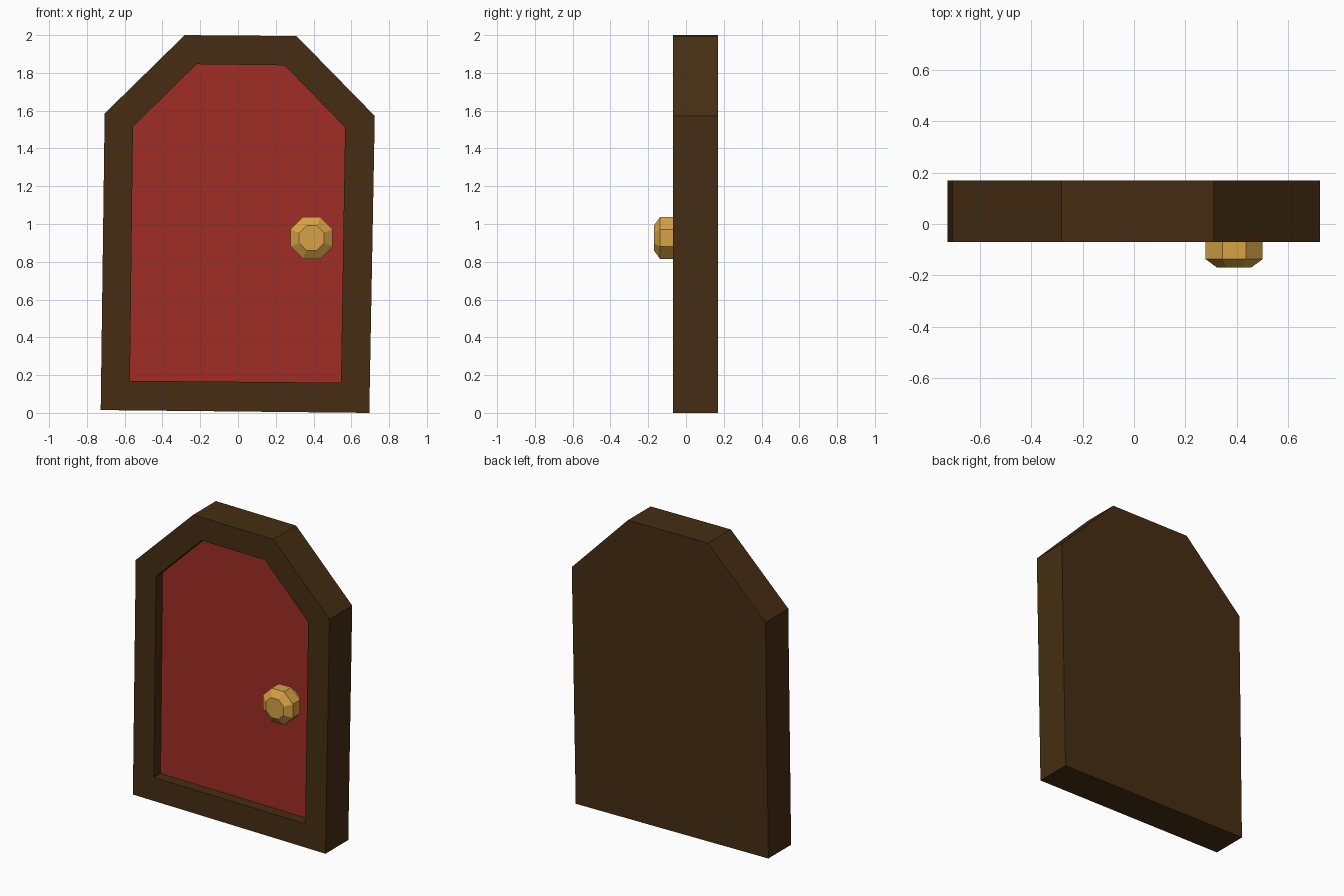
import bpy, bmesh, math

cube = bpy.data.objects.get("Cube")
if cube:
    bpy.data.objects.remove(cube, do_unlink=True)


def material(name, colour):
    mat = bpy.data.materials.new(name)
    mat.use_nodes = True
    mat.diffuse_color = (*colour, 1)
    mat.node_tree.nodes["Principled BSDF"].inputs["Base Color"].default_value = (*colour, 1)
    return mat


def loft(name, rings, mat):
    """Skin a row of equal rings and close both ends."""
    bm = bmesh.new()
    loops = [[bm.verts.new(p) for p in ring] for ring in rings]
    for a, b in zip(loops, loops[1:]):
        for i in range(len(a)):
            j = (i + 1) % len(a)
            bm.faces.new((a[i], a[j], b[j], b[i]))
    bm.faces.new(loops[0])
    bm.faces.new(loops[-1])
    bmesh.ops.recalc_face_normals(bm, faces=bm.faces)
    mesh = bpy.data.meshes.new(name)
    bm.to_mesh(mesh)
    bm.free()
    mesh.materials.append(mat)
    obj = bpy.data.objects.new(name, mesh)
    bpy.context.collection.objects.link(obj)
    return obj


def at_depth(outline, y):
    return [(x, y, z) for x, z in outline]


def octagon(flat_radius, y, x=0.39, z=0.926):
    r = flat_radius / math.cos(math.pi / 8)
    angles = [math.pi / 8 + i * math.pi / 4 for i in range(8)]
    return [(x + r * math.cos(a), y, z + r * math.sin(a)) for a in angles]


dark_wood = material("dark wood", (0.061, 0.027, 0.006))
red_paint = material("red paint", (0.352, 0.027, 0.019))
brass = material("brass", (0.672, 0.366, 0.060))

# Slightly crooked outlines of the frame and its opening
outer = [(-0.727, 0.015), (0.695, 0), (0.724, 1.572), (0.31, 1.995), (-0.282, 2), (-0.706, 1.585)]
inner = [(-0.572, 0.17), (0.545, 0.16), (0.567, 1.512), (0.247, 1.84), (-0.22, 1.846), (-0.556, 1.515)]
FRONT, BACK, PANEL = -0.07, 0.17, 0.0

# Frame: solid back, raised rim and a recess
loft("door_frame", [at_depth(outer, BACK), at_depth(outer, FRONT),
                    at_depth(inner, FRONT), at_depth(inner, PANEL + 0.008)], dark_wood)

# Painted panel on the floor of the recess
loft("door_panel", [at_depth(inner, PANEL + 0.008), at_depth(inner, PANEL)], red_paint)

# Faceted knob, chamfered front and back
loft("door_knob", [octagon(r, y) for r, y in
                   ((0.066, -0.17), (0.111, -0.137), (0.111, -0.06), (0.066, -0.03), (0.066, PANEL))], brass)
